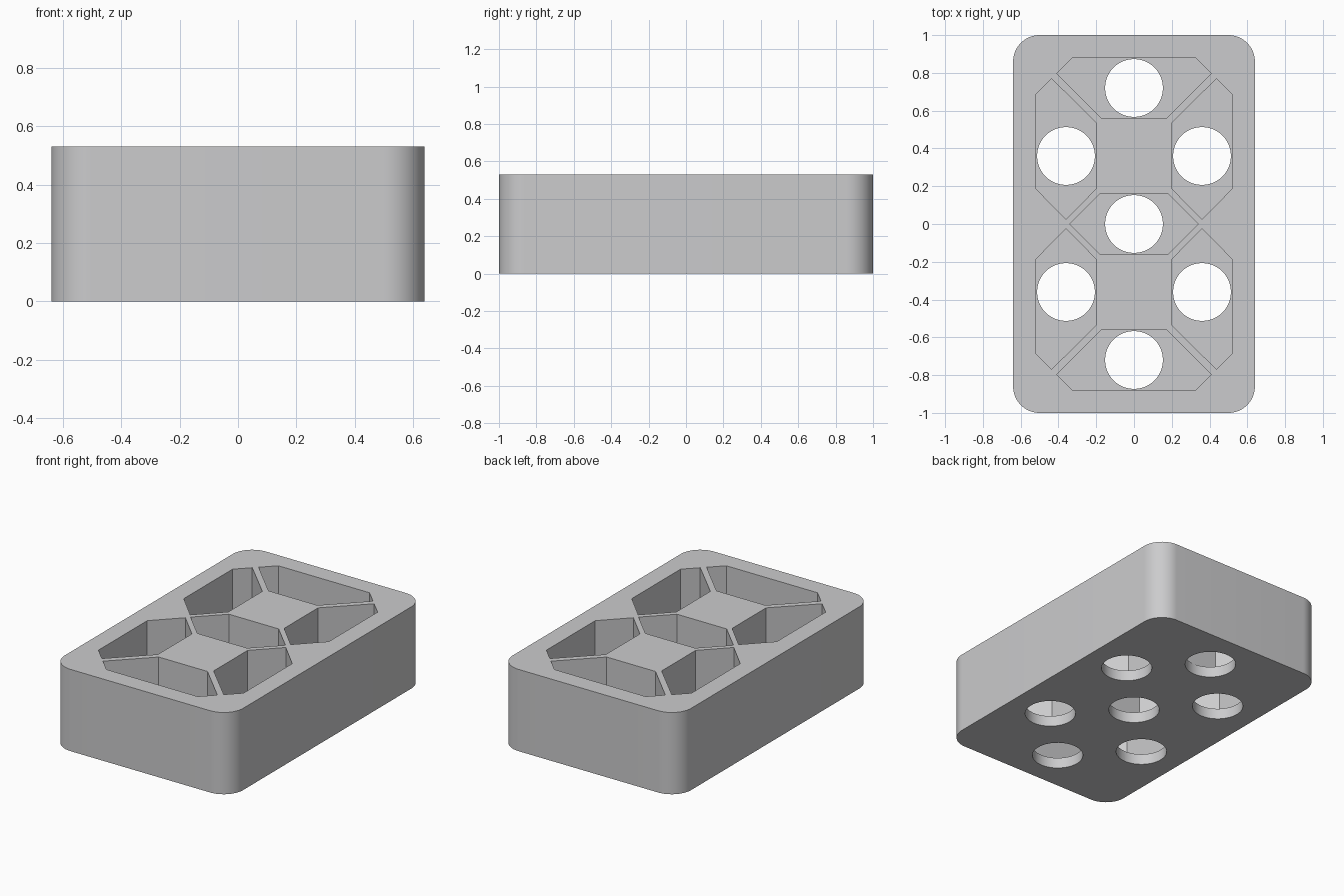
import bpy, bmesh, math

if "Cube" in bpy.data.objects:
    bpy.data.objects.remove(bpy.data.objects["Cube"])

HEIGHT, FLOOR = 0.53, 0.07
HALF_X, HALF_Y, CORNER = 0.64, 1.0, 0.14
HOLE_R, PITCH = 0.153, 0.36

grey = bpy.data.materials.new("light_grey")
grey.diffuse_color = (0.6, 0.6, 0.61, 1)
grey.use_nodes = True
grey.node_tree.nodes["Principled BSDF"].inputs["Base Color"].default_value = grey.diffuse_color


def prism(name, outline, z0, z1):
    """Extrude a counter-clockwise outline between two heights."""
    bm = bmesh.new()
    face = bm.faces.new([bm.verts.new((x, y, z0)) for x, y in outline])
    out = bmesh.ops.extrude_face_region(bm, geom=[face])
    for v in out["geom"]:
        if isinstance(v, bmesh.types.BMVert):
            v.co.z = z1
    bmesh.ops.recalc_face_normals(bm, faces=bm.faces)
    mesh = bpy.data.meshes.new(name)
    bm.to_mesh(mesh)
    bm.free()
    mesh.materials.append(grey)
    obj = bpy.data.objects.new(name, mesh)
    bpy.context.collection.objects.link(obj)
    return obj


def arc(cx, cy, r, start, end, n):
    return [(cx + r * math.cos(math.radians(start + (end - start) * i / n)),
             cy + r * math.sin(math.radians(start + (end - start) * i / n))) for i in range(n + 1)]


# Block with rounded vertical corners
outline = []
for i, (sx, sy) in enumerate([(1, 1), (-1, 1), (-1, -1), (1, -1)]):
    outline += arc(sx * (HALF_X - CORNER), sy * (HALF_Y - CORNER), CORNER, 90 * i, 90 * i + 90, 16)
block = prism("holder_block", outline, 0, HEIGHT)

# Six-sided pocket outlines: middle, end and side
middle = [(0.34, 0), (0.178, 0.162), (-0.178, 0.162), (-0.34, 0), (-0.178, -0.162), (0.178, -0.162)]
end = [(0.41, 0.797), (0.327, 0.88), (-0.327, 0.88), (-0.41, 0.797), (-0.175, 0.562), (0.175, 0.562)]
side = [(0.52, 0.687), (0.437, 0.77), (0.2, 0.535), (0.2, 0.187), (0.36, 0.025), (0.52, 0.187)]

# Pockets with a round hole through each floor
cells = [(middle, 0, 0, 1, 1)]
cells += [(end, 0, 2 * PITCH, 1, s) for s in (1, -1)]
cells += [(side, PITCH, PITCH, sx, sy) for sx in (1, -1) for sy in (1, -1)]
cutters = []
for shape, cx, cy, sx, sy in cells:
    cutters.append(prism("pocket_cutter", [(x * sx, y * sy) for x, y in shape], FLOOR, HEIGHT + 0.1))
    hole = arc(cx * sx, cy * sy, HOLE_R, 0, 360, 48)[:-1]
    cutters.append(prism("hole_cutter", hole, -0.1, FLOOR + 0.05))

for cutter in cutters:
    mod = block.modifiers.new("cut", "BOOLEAN")
    mod.operation, mod.solver, mod.object = "DIFFERENCE", "EXACT", cutter
bpy.context.view_layer.objects.active = block
block.select_set(True)
for mod in list(block.modifiers):
    bpy.ops.object.modifier_apply(modifier=mod.name)
for cutter in cutters:
    bpy.data.objects.remove(cutter)

# Smooth round walls, sharp edges elsewhere
bpy.ops.object.shade_smooth_by_angle(angle=math.radians(30))
